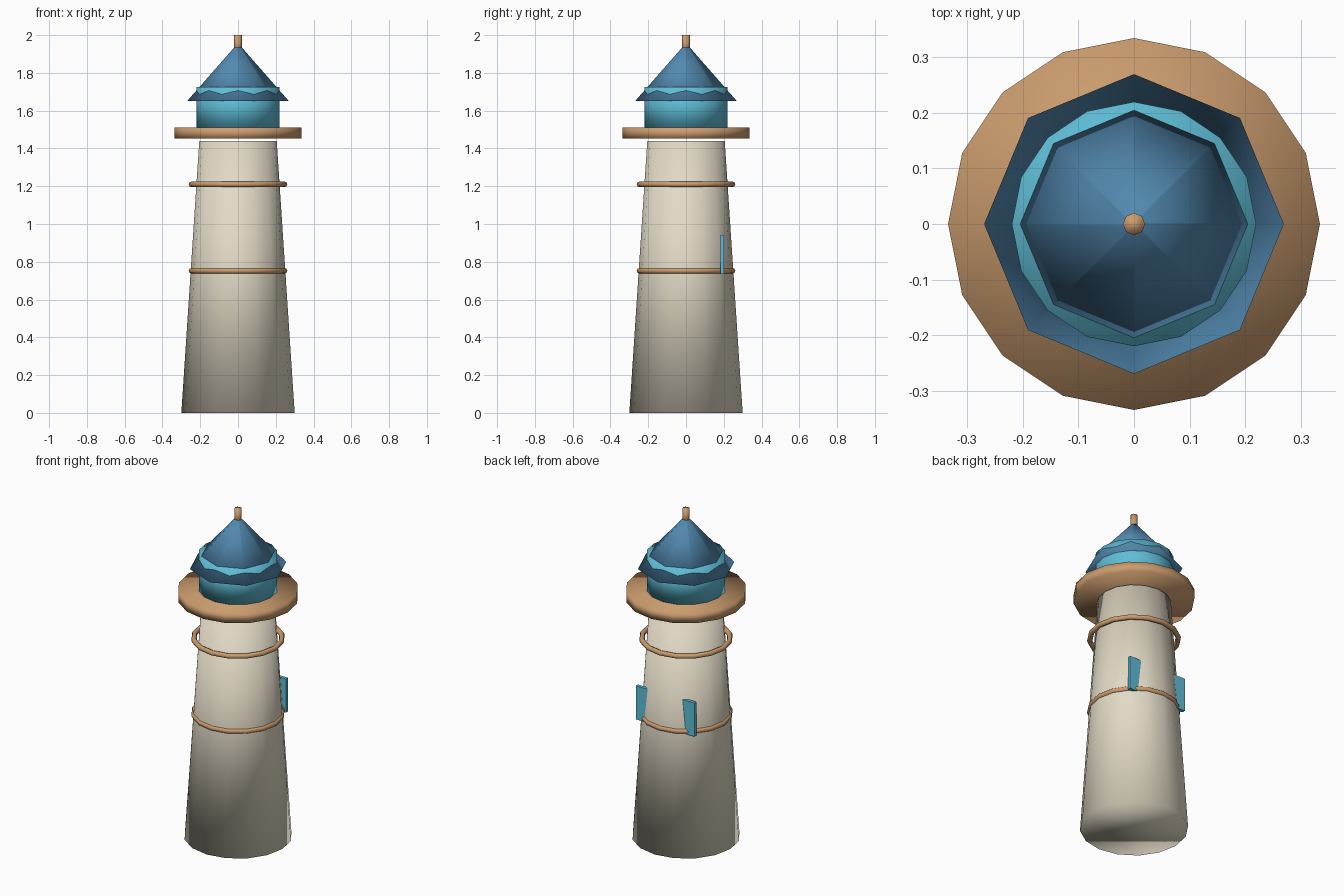
import bpy, bmesh, math
from mathutils import Matrix

if "Cube" in bpy.data.objects:
    bpy.data.objects.remove(bpy.data.objects["Cube"])


def lin(c):
    c /= 255
    return c / 12.92 if c <= 0.04045 else ((c + 0.055) / 1.055) ** 2.4


def material(name, rgb):
    m = bpy.data.materials.new(name)
    m.diffuse_color = (*[lin(c) for c in rgb], 1)
    m.use_nodes = True
    m.node_tree.nodes["Principled BSDF"].inputs["Base Color"].default_value = m.diffuse_color
    return m


cream = material("cream plaster", (226, 218, 198))
tan = material("tan wood", (203, 156, 110))
cyan = material("cyan glass", (95, 190, 215))
blue = material("blue roof", (82, 137, 176))


def finish(name, bm, mat, smooth=True):
    bmesh.ops.recalc_face_normals(bm, faces=bm.faces)
    for f in bm.faces:
        f.smooth = smooth
    me = bpy.data.meshes.new(name)
    bm.to_mesh(me)
    bm.free()
    me.materials.append(mat)
    ob = bpy.data.objects.new(name, me)
    bpy.context.collection.objects.link(ob)
    return ob


def frustum(name, r1, r2, z1, z2, sides, mat):
    """Closed, softly shaded cylinder or cone with a corner on the +x axis."""
    bm = bmesh.new()
    rings = [[bm.verts.new((r * math.cos(i * math.tau / sides),
                            r * math.sin(i * math.tau / sides), z))
              for i in range(sides)] for r, z in ((r1, z1), (r2, z2))]
    a, b = rings
    for i in range(sides):
        j = (i + 1) % sides
        bm.faces.new((a[i], a[j], b[j], b[i]))
    bm.faces.new(a[::-1])
    bm.faces.new(b)
    return finish(name, bm, mat)


def hoop(name, z, major=0.246, minor=0.015, segs=16, sides=8):
    bm = bmesh.new()
    grid = []
    for i in range(segs):
        t = i * math.tau / segs
        row = []
        for k in range(sides):
            p = k * math.tau / sides
            r = major + minor * math.cos(p)
            row.append(bm.verts.new((r * math.cos(t), r * math.sin(t), z + minor * math.sin(p))))
        grid.append(row)
    for i in range(segs):
        for k in range(sides):
            i2, k2 = (i + 1) % segs, (k + 1) % sides
            bm.faces.new((grid[i][k], grid[i2][k], grid[i2][k2], grid[i][k2]))
    return finish(name, bm, tan)


def box(name, centre, size, mat):
    bm = bmesh.new()
    bmesh.ops.create_cube(bm, size=1, matrix=Matrix.Translation(centre) @ Matrix.Diagonal((*size, 1)))
    return finish(name, bm, mat, smooth=False)


# Tower, gallery, lantern room, roof and finial
frustum("tower", 0.30, 0.205, 0.0, 1.44, 16, cream)
frustum("gallery", 0.335, 0.335, 1.452, 1.512, 16, tan)
frustum("lantern_room", 0.22, 0.22, 1.512, 1.724, 16, cyan)
frustum("roof", 0.27, 0.005, 1.65, 1.952, 8, blue)
frustum("finial", 0.02, 0.02, 1.90, 2.0, 8, tan)

# Wooden hoops around the tower
hoop("upper_hoop", 1.21)
hoop("lower_hoop", 0.752)

# Pair of shutters at the back
for side, label in ((1, "right"), (-1, "left")):
    box(label + "_shutter", (side * 0.155, 0.192, 0.838), (0.085, 0.02, 0.205), cyan)
